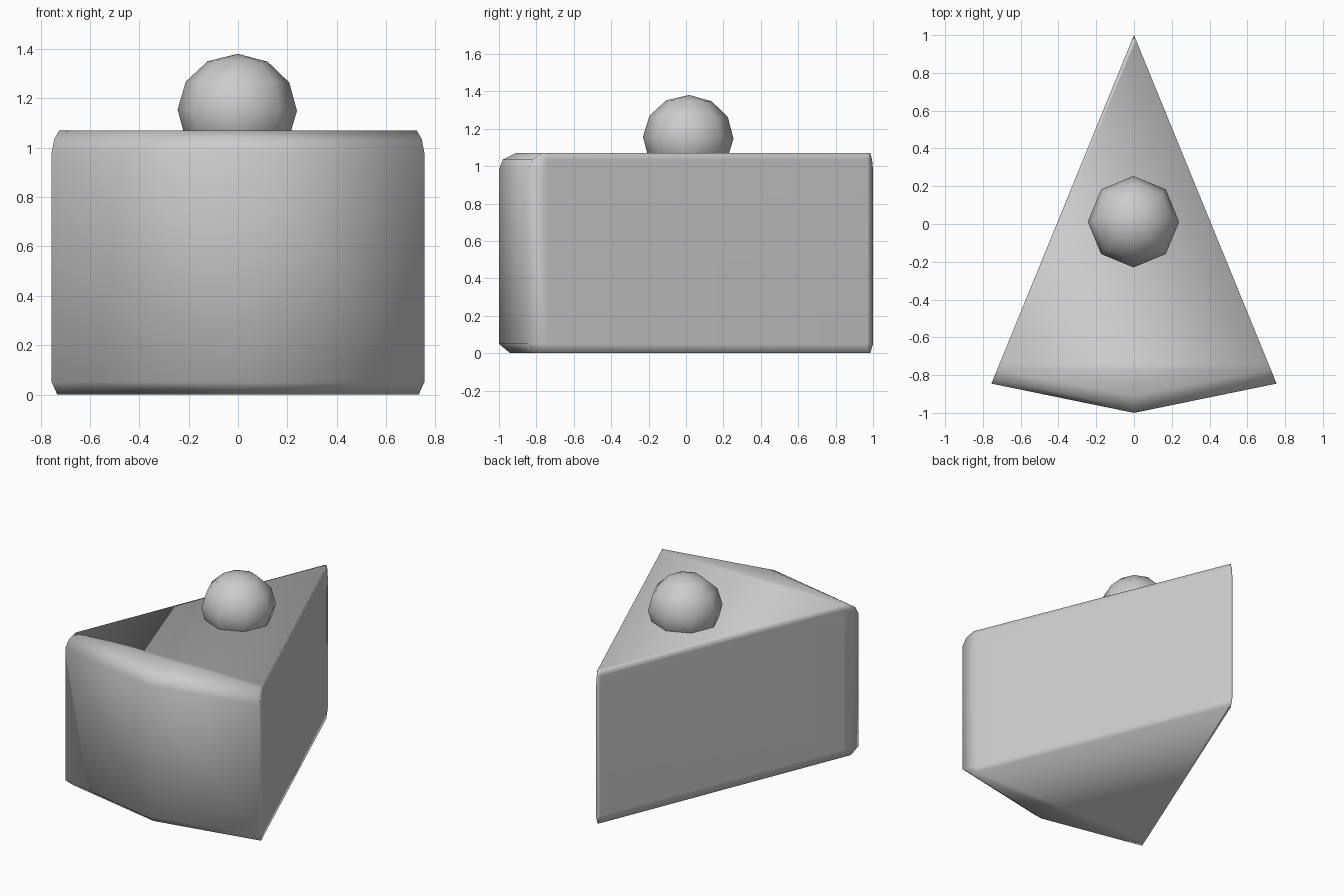
import bpy
import bmesh

cube = bpy.data.objects.get("Cube")
if cube:
    bpy.data.objects.remove(cube, do_unlink=True)

# One plain grey for everything
grey = bpy.data.materials.new("plain_grey")
grey.use_nodes = True
color = (0.6, 0.6, 0.6, 1)
grey.diffuse_color = color
grey.node_tree.nodes["Principled BSDF"].inputs["Base Color"].default_value = color


def wall_x(y):
    """Half width of the slice at depth y."""
    return (1 - y) * 0.755 / 1.845


def outline(z, front, corner, tip):
    """Wedge outline, with support points near the tip and the corners."""
    side = [(wall_x(y), y, z) for y in (0.97, -0.74, corner)]
    left = [(-x, y, z) for x, y, z in reversed(side)]
    return [(0, tip, z)] + side + [(0, front, z)] + left


def finish(bm, name):
    bmesh.ops.recalc_face_normals(bm, faces=bm.faces)
    for f in bm.faces:
        f.smooth = True
    mesh = bpy.data.meshes.new(name)
    bm.to_mesh(mesh)
    bm.free()
    mesh.materials.append(grey)
    obj = bpy.data.objects.new(name, mesh)
    bpy.context.collection.objects.link(obj)
    return obj


# Cake slice: stacked outlines, front edges rounded above and below
profile = [(0, -0.94, -0.79, 0.985), (0.05, -1, -0.845, 1),
           (0.98, -1, -0.845, 1), (1.035, -0.98, -0.82, 0.995),
           (1.07, -0.91, -0.77, 0.985)]
bm = bmesh.new()
rings = [[bm.verts.new(p) for p in outline(*row)] for row in profile]
for low, high in zip(rings, rings[1:]):
    for i in range(len(low)):
        j = (i + 1) % len(low)
        bm.faces.new((low[i], low[j], high[j], high[i]))
# Caps in rows running across from wall to wall
for ring in (rings[0], rings[-1]):
    bm.faces.new((ring[0], ring[1], ring[-1]))
    for i in (1, 2):
        bm.faces.new((ring[i], ring[i + 1], ring[-i - 1], ring[-i]))
    bm.faces.new((ring[3], ring[4], ring[5]))
finish(bm, "cake_slice")

# Round berry on top, slightly tipped
bm = bmesh.new()
bmesh.ops.create_uvsphere(bm, u_segments=8, v_segments=6, radius=0.242)
berry = finish(bm, "berry")
berry.location = (-0.003, 0.012, 1.152)
berry.scale = (1, 1, 0.945)
berry.rotation_euler = (-0.02, 0.01, 0)
